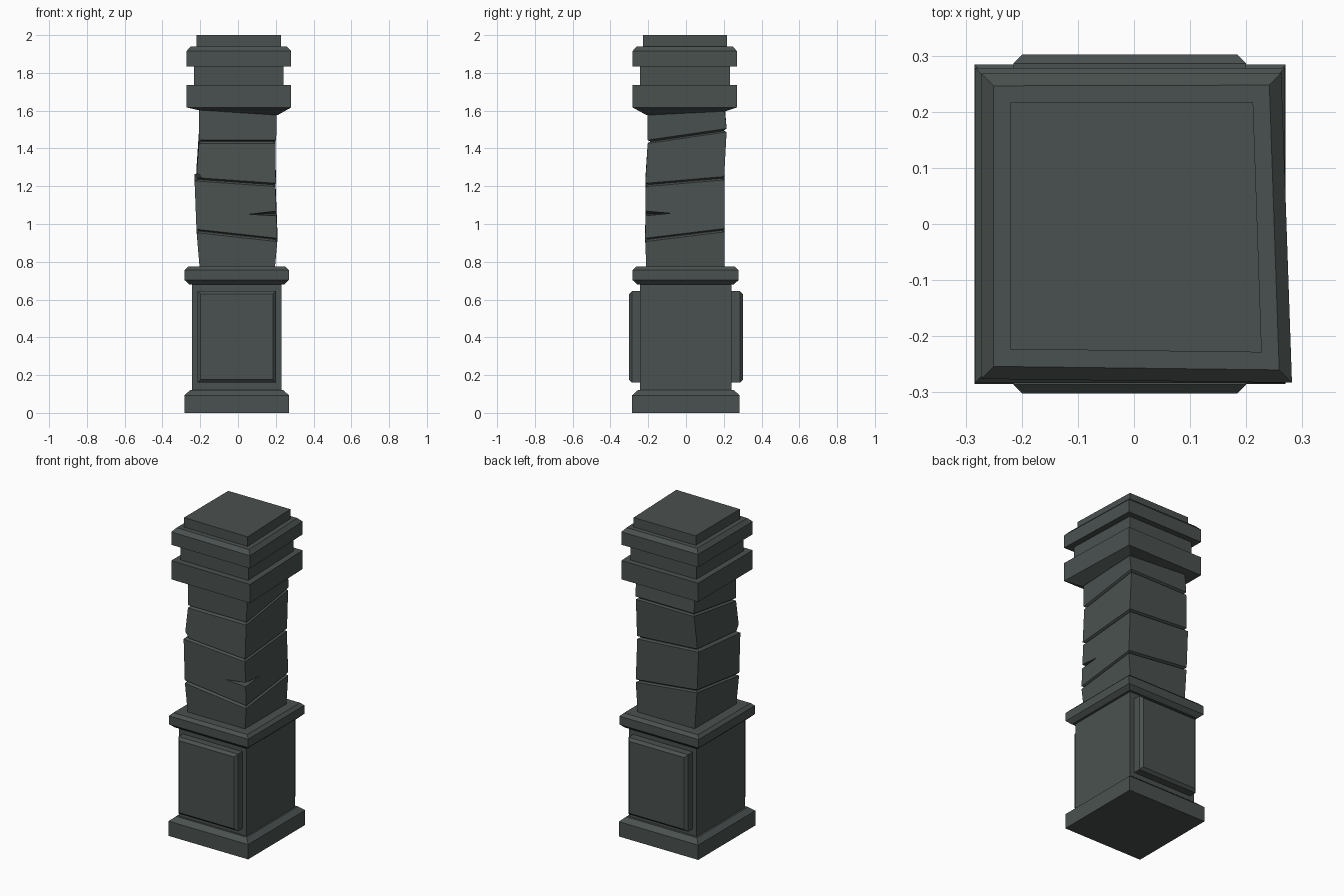
import bpy, bmesh

if "Cube" in bpy.data.objects:
    bpy.data.objects.remove(bpy.data.objects["Cube"])

stone = bpy.data.materials.new("dark grey green stone")
stone.diffuse_color = (0.068, 0.083, 0.079, 1)
stone.use_nodes = True
stone.node_tree.nodes["Principled BSDF"].inputs["Base Color"].default_value = stone.diffuse_color


def finish(name, bm):
    bmesh.ops.recalc_face_normals(bm, faces=bm.faces[:])
    me = bpy.data.meshes.new(name)
    bm.to_mesh(me)
    bm.free()
    me.materials.append(stone)
    ob = bpy.data.objects.new(name, me)
    bpy.context.collection.objects.link(ob)
    return ob


def loft(name, rings):
    """Closed solid through rings of four 3D corners."""
    bm = bmesh.new()
    loops = [[bm.verts.new(p) for p in r] for r in rings]
    for a, b in zip(loops, loops[1:]):
        for i in range(4):
            j = (i + 1) % 4
            bm.faces.new((a[i], a[j], b[j], b[i]))
    bm.faces.new(loops[0][::-1])
    bm.faces.new(loops[-1])
    return finish(name, bm)


def rect(x0, x1, y0, y1, z, a=0, b=0, inset=0):
    """Rectangle lying in the plane z + a*x + b*y."""
    x0, x1, y0, y1 = x0 + inset, x1 - inset, y0 + inset, y1 - inset
    return [(x, y, z + a * x + b * y)
            for x, y in ((x0, y0), (x1, y0), (x1, y1), (x0, y1))]


def skewed(s, z):
    """Slightly crooked square used by the capital."""
    return [(x * s, y * s, z) for x, y in
            ((-1, -1.015), (1.035, -1.04), (0.965, 0.99), (-1, 0.985))]


# Plinth, pedestal block and collar
foot = (-0.284, 0.27, -0.285, 0.284)
loft("plinth", [rect(*foot, 0), rect(*foot, 0.093), rect(*foot, 0.12, inset=0.03)])
die = (-0.243, 0.23, -0.243, 0.24)
loft("pedestal_block", [rect(*die, 0.11), rect(*die, 0.69)])
rim = (-0.283, 0.269, -0.283, 0.278)
loft("collar", [rect(*rim, 0.68, inset=0.025), rect(*rim, 0.703),
                rect(*rim, 0.756), rect(*rim, 0.774, inset=0.018)])

# Raised panels on front and back
for name, s in (("front_panel", -1), ("back_panel", 1)):
    loft(name, [[(x, s * y, z) for x, z in
                 ((-0.215 + i, 0.16 + i), (0.2 - i, 0.16 + i),
                  (0.2 - i, 0.645 - i), (-0.215 + i, 0.645 - i))]
                for y, i in ((0.23, 0), (0.286, 0), (0.302, 0.016))])

# Shaft: stacked leaning blocks split by tilted grooves
rings = [rect(-0.203, 0.195, -0.21, 0.203, 0.765)]
grooves = [
    ((-0.219, 0.208, -0.216, 0.203), (-0.22, 0.208, -0.216, 0.203), 0.965, -0.11, 0.122),
    ((-0.23, 0.198, -0.213, 0.203), (-0.221, 0.2, -0.215, 0.202), 1.239, -0.07, 0.085),
    ((-0.207, 0.199, -0.203, 0.215), (-0.207, 0.202, -0.204, 0.215), 1.465, 0, 0.146),
]
for below, above, z, a, b in grooves:
    rings += [rect(*below, z - 0.009, a, b), rect(*below, z - 0.001, a, b, 0.014),
              rect(*above, z + 0.001, a, b, 0.014), rect(*above, z + 0.009, a, b)]
rings.append(rect(-0.205, 0.205, -0.203, 0.205, 1.606, -0.065, 0.05))
shaft = loft("cracked_shaft", rings)

# Wedge cutters: corner crack and small chip
cracks = {
    "crack_cutter": ((0.05, -0.222, 1.051), (0.212, -0.075, 1.057),
                     (0.25, -0.26, 1.078), (0.25, -0.26, 1.036)),
    "chip_cutter": ((-0.18, -0.225, 1.245), (-0.232, -0.17, 1.24),
                    (-0.26, -0.25, 1.215), (-0.222, -0.216, 1.285)),
}
for name, pts in cracks.items():
    bm = bmesh.new()
    for p in pts:
        bm.verts.new(p)
    bmesh.ops.convex_hull(bm, input=bm.verts[:])
    cutter = finish(name, bm)
    cutter.hide_render = True
    cutter.hide_set(True)
    mod = shaft.modifiers.new(name, "BOOLEAN")
    mod.operation = "DIFFERENCE"
    mod.solver = "EXACT"
    mod.object = cutter

# Capital: flared slab, neck, upper slab and top block
loft("lower_capital", [rect(-0.213, 0.209, -0.208, 0.21, 1.6, -0.065, 0.05),
                       skewed(0.272, 1.617), skewed(0.272, 1.735)])
loft("capital_neck", [skewed(0.234, 1.725), skewed(0.234, 1.845)])
loft("upper_capital", [skewed(0.272, 1.835), skewed(0.272, 1.916), skewed(0.25, 1.94)])
loft("top_block", [skewed(0.22, 1.93), skewed(0.22, 2.0)])
